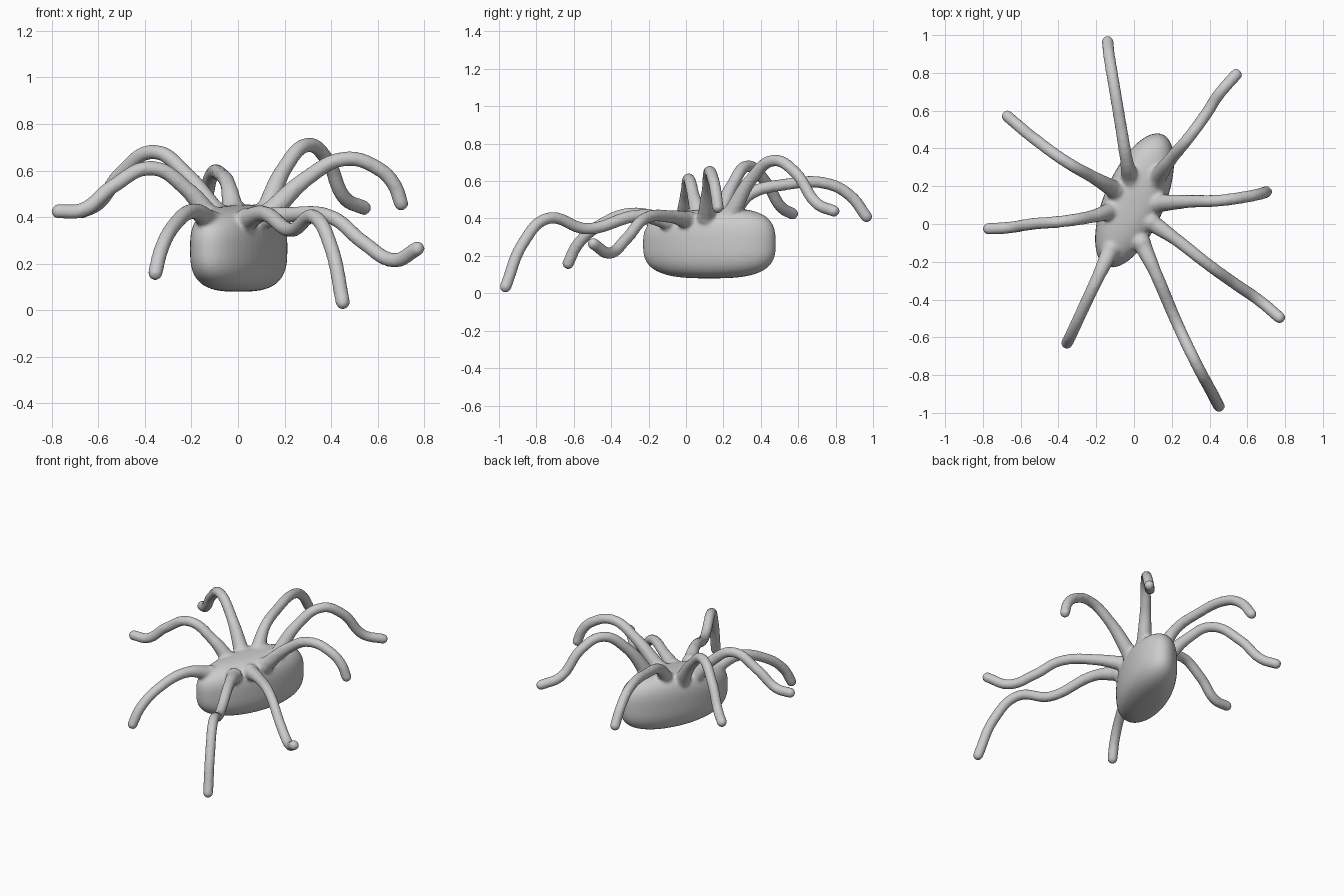
import bpy, bmesh, math
from mathutils import Vector, Matrix

if "Cube" in bpy.data.objects:
    bpy.data.objects.remove(bpy.data.objects["Cube"], do_unlink=True)

grey = bpy.data.materials.new("plain grey")
grey.use_nodes = True
colour = (0.6, 0.6, 0.6, 1)
grey.diffuse_color = colour
grey.node_tree.nodes["Principled BSDF"].inputs["Base Color"].default_value = colour


def mesh_object(name, bm):
    mesh = bpy.data.meshes.new(name)
    bm.to_mesh(mesh)
    bm.free()
    obj = bpy.data.objects.new(name, mesh)
    bpy.context.collection.objects.link(obj)
    return obj


# Body: a boxy, rounded oval turned in plan
def make_body():
    bm = bmesh.new()
    bmesh.ops.create_uvsphere(bm, u_segments=48, v_segments=32, radius=1)
    turn = Matrix.Rotation(math.radians(-23), 3, "Z")
    for v in bm.verts:
        d = v.co
        rho = math.hypot(d.x, d.y)
        d = d / (rho ** 3 + abs(d.z) ** 3) ** (1 / 3)
        p = turn @ Vector((d.x * 0.16, d.y * 0.38, d.z * 0.185))
        p += Vector((0.003, 0.125, 0.265))
        if d.z > 0:
            p.z += 0.05 * d.z * (p.y - 0.125)
        v.co = p
    return mesh_object("body", bm)


# Leg: a tapered round tube with a flared root and a rounded tip
def make_leg(name, points):
    curve = bpy.data.curves.new(name, "CURVE")
    curve.dimensions = "3D"
    curve.bevel_depth = 0.032
    curve.bevel_resolution = 4
    curve.resolution_u = 10
    curve.use_fill_caps = True
    spline = curve.splines.new("BEZIER")
    spline.bezier_points.add(len(points) - 1)
    for i, (bp, co) in enumerate(zip(spline.bezier_points, points)):
        bp.co = co
        bp.handle_left_type = bp.handle_right_type = "AUTO"
        bp.radius = 1.5 if i == 0 else 1.0 if i > 1 else 1.08
    obj = bpy.data.objects.new(name, curve)
    bpy.context.collection.objects.link(obj)
    bm = bmesh.new()
    for co, r in ((points[0], 0.052), (points[-1], 0.032)):
        bmesh.ops.create_uvsphere(bm, u_segments=16, v_segments=10, radius=r,
                                  matrix=Matrix.Translation(co))
    return [obj, mesh_object(name + "_ends", bm)]


LEGS = {
    "back_leg": [(-0.02, 0.24, 0.42), (-0.04, 0.34, 0.53), (-0.07, 0.52, 0.58),
                 (-0.11, 0.76, 0.585), (-0.13, 0.88, 0.52), (-0.14, 0.965, 0.41)],
    "back_left_leg": [(0.12, 0.24, 0.42), (0.2, 0.35, 0.61), (0.3, 0.47, 0.71),
                      (0.38, 0.58, 0.65), (0.46, 0.7, 0.48), (0.54, 0.79, 0.44)],
    "middle_left_leg": [(0.13, 0.11, 0.41), (0.3, 0.12, 0.57), (0.46, 0.125, 0.65),
                        (0.6, 0.145, 0.61), (0.67, 0.16, 0.54), (0.7, 0.17, 0.46)],
    "front_left_leg": [(0.09, 0.01, 0.39), (0.22, -0.08, 0.41), (0.4, -0.22, 0.4),
                       (0.54, -0.32, 0.29), (0.67, -0.41, 0.215), (0.77, -0.495, 0.265)],
    "front_leg": [(0.04, -0.1, 0.39), (0.11, -0.25, 0.415), (0.23, -0.53, 0.345),
                  (0.33, -0.74, 0.4), (0.4, -0.87, 0.27), (0.45, -0.965, 0.035)],
    "front_right_leg": [(-0.12, -0.13, 0.38), (-0.19, -0.28, 0.425),
                        (-0.27, -0.45, 0.37), (-0.33, -0.58, 0.26), (-0.355, -0.63, 0.16)],
    "middle_right_leg": [(-0.12, 0.07, 0.4), (-0.22, 0.04, 0.52), (-0.37, 0.015, 0.61),
                         (-0.54, 0, 0.53), (-0.67, -0.02, 0.43), (-0.77, -0.025, 0.425)],
    "back_right_leg": [(-0.1, 0.18, 0.42), (-0.22, 0.25, 0.58), (-0.36, 0.33, 0.68),
                       (-0.5, 0.43, 0.59), (-0.6, 0.51, 0.46), (-0.67, 0.57, 0.425)],
}

parts = [make_body()]
for name, points in LEGS.items():
    parts += make_leg(name, points)

# Fuse the body and legs into one soft skin
bpy.ops.object.select_all(action="DESELECT")
for obj in parts:
    obj.select_set(True)
bpy.context.view_layer.objects.active = parts[0]
bpy.ops.object.convert(target="MESH")
bpy.ops.object.join()
spider = bpy.context.view_layer.objects.active
spider.name = "spider_body_and_legs"
remesh = spider.modifiers.new("fuse", "REMESH")
remesh.mode = "VOXEL"
remesh.voxel_size = 0.01
soften = spider.modifiers.new("soften", "SMOOTH")
soften.factor = 0.5
soften.iterations = 6
bpy.ops.object.convert(target="MESH")
spider.data.materials.clear()
spider.data.materials.append(grey)
bpy.ops.object.shade_smooth()
